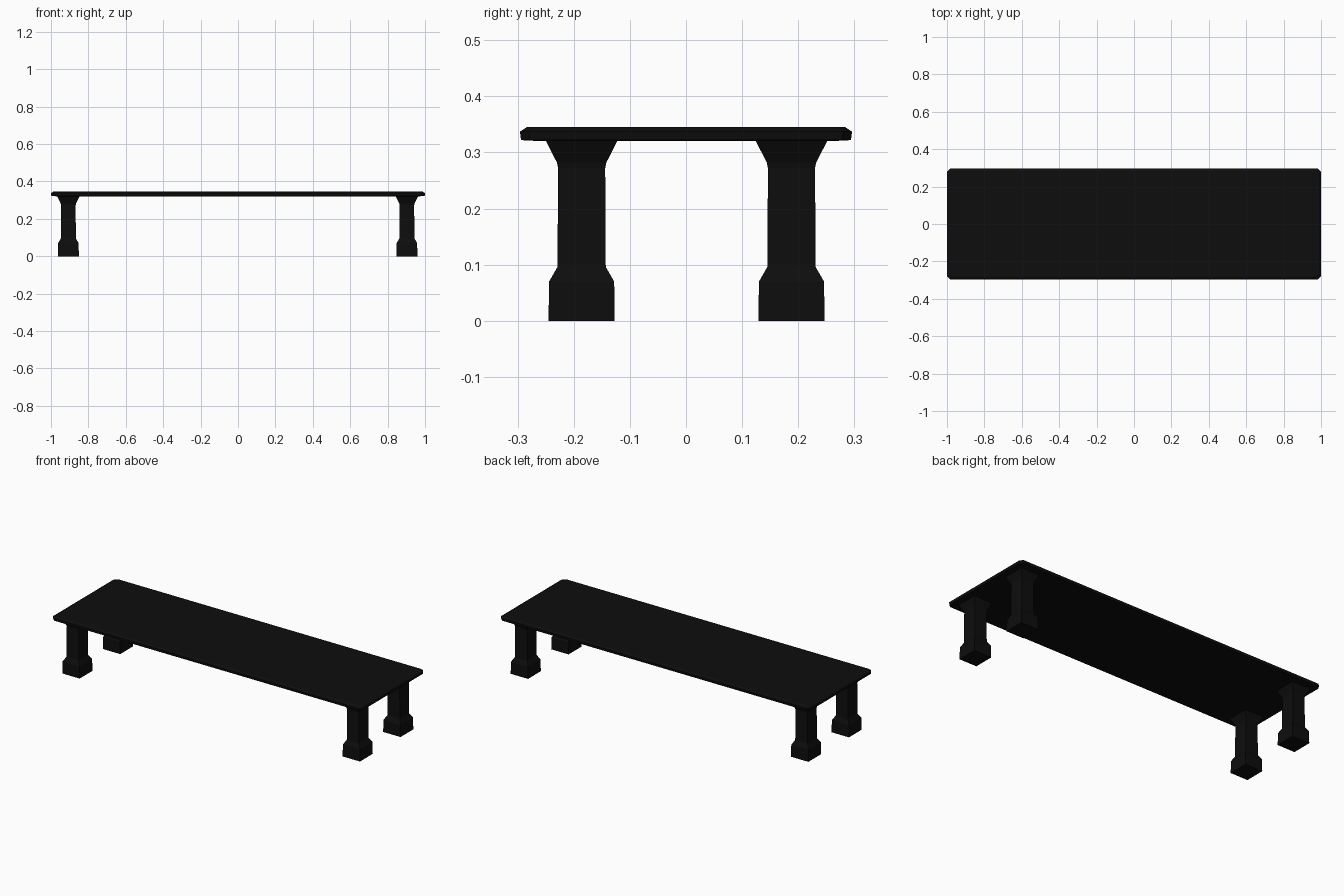
import bpy, bmesh

if "Cube" in bpy.data.objects:
    bpy.data.objects.remove(bpy.data.objects["Cube"])

black = bpy.data.materials.new("black_finish")
black.diffuse_color = (0.004, 0.004, 0.004, 1)
black.use_nodes = True
black.node_tree.nodes["Principled BSDF"].inputs["Base Color"].default_value = black.diffuse_color


def loft(name, rings, loc=(0, 0, 0)):
    """Skin a stack of equal-sized point rings and cap both ends."""
    bm = bmesh.new()
    loops = [[bm.verts.new(p) for p in ring] for ring in rings]
    n = len(loops[0])
    for a, b in zip(loops, loops[1:]):
        for i in range(n):
            j = (i + 1) % n
            bm.faces.new((a[i], a[j], b[j], b[i]))
    bm.faces.new(loops[0][::-1])
    bm.faces.new(loops[-1])
    bmesh.ops.recalc_face_normals(bm, faces=bm.faces)
    mesh = bpy.data.meshes.new(name)
    bm.to_mesh(mesh)
    bm.free()
    mesh.materials.append(black)
    obj = bpy.data.objects.new(name, mesh)
    obj.location = loc
    bpy.context.collection.objects.link(obj)
    return obj


def rectangle(hx, hy, z, cut=0):
    """Rectangle ring, optionally with cut corners."""
    if not cut:
        return [(-hx, -hy, z), (hx, -hy, z), (hx, hy, z), (-hx, hy, z)]
    c = cut
    return [(-hx + c, -hy, z), (hx - c, -hy, z), (hx, -hy + c, z), (hx, hy - c, z),
            (hx - c, hy, z), (-hx + c, hy, z), (-hx, hy - c, z), (-hx, -hy + c, z)]


# Thin tabletop with a chamfered rim and clipped corners
top_profile = [(0.040, 0.320), (0.002, 0.322), (0.0, 0.337), (0.012, 0.345)]
loft("tabletop", [rectangle(1.0 - i, 0.296 - i, z, 0.016) for i, z in top_profile])

# Square legs: block foot, narrow shaft, flared head
leg_profile = [(0.056, 0.059, 0.0), (0.055, 0.058, 0.070), (0.040, 0.043, 0.096),
               (0.039, 0.042, 0.272), (0.041, 0.044, 0.282), (0.060, 0.064, 0.321)]
for side, x in (("left", -0.907), ("right", 0.903)):
    for end, y in (("front", -0.186), ("back", 0.188)):
        loft(f"{end}_{side}_leg", [rectangle(*p) for p in leg_profile], (x, y, 0))
